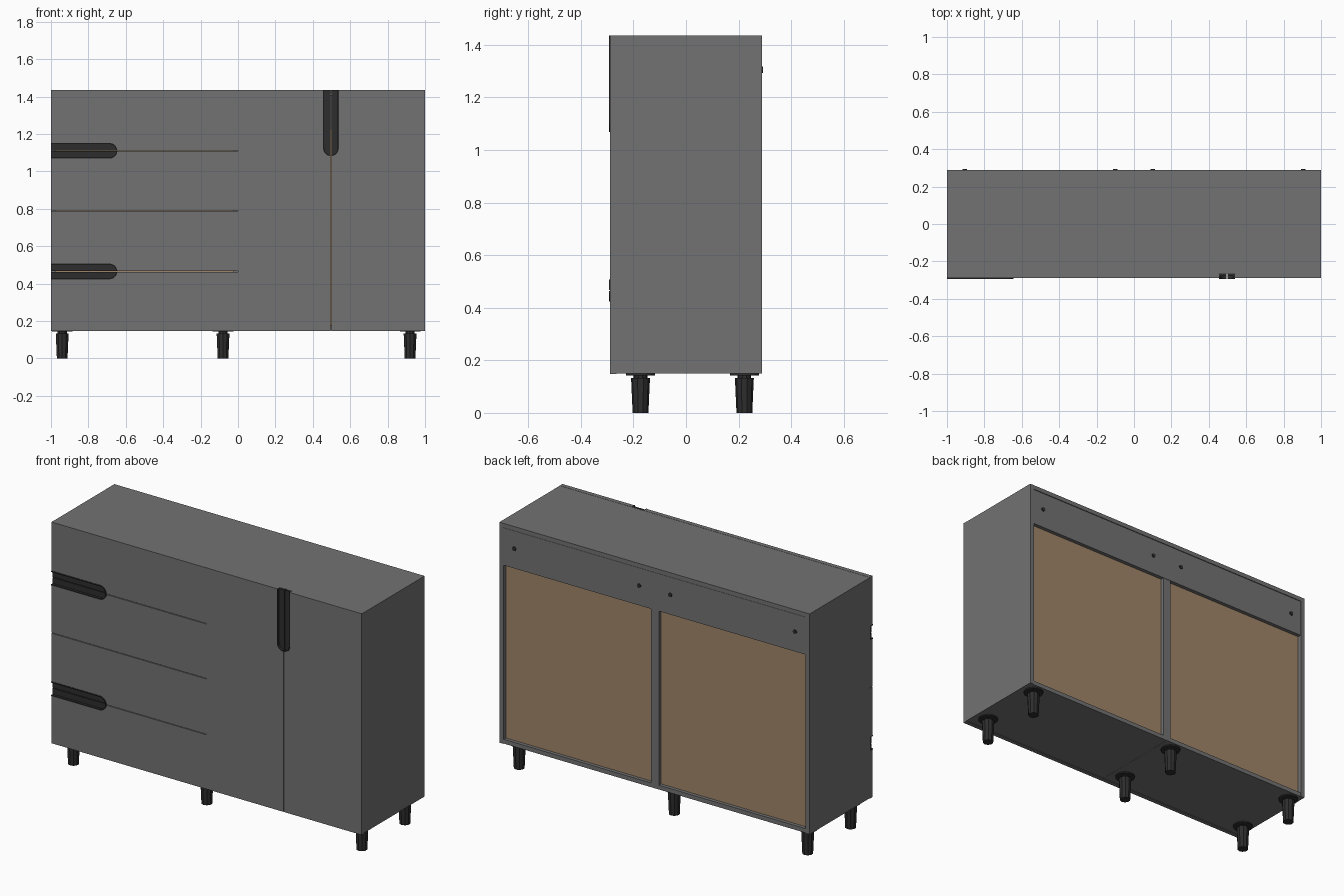
import bpy, bmesh, math

if "Cube" in bpy.data.objects:
    bpy.data.objects.remove(bpy.data.objects["Cube"])


def material(name, rgb):
    m = bpy.data.materials.new(name)
    m.diffuse_color = (*rgb, 1)
    m.use_nodes = True
    m.node_tree.nodes["Principled BSDF"].inputs["Base Color"].default_value = m.diffuse_color
    return m


GREY = material("grey_board", (0.17, 0.17, 0.17))
DARK = material("dark_plastic", (0.027, 0.027, 0.027))
BROWN = material("brown_hardboard", (0.355, 0.24, 0.142))


def finish(bm, name, mat):
    bmesh.ops.recalc_face_normals(bm, faces=bm.faces)
    me = bpy.data.meshes.new(name)
    bm.to_mesh(me)
    bm.free()
    me.materials.append(mat)
    ob = bpy.data.objects.new(name, me)
    bpy.context.collection.objects.link(ob)
    return ob


def prism(name, pts, y0, y1, mat):
    """Extrude an outline of (x, z) points from y0 to y1."""
    bm = bmesh.new()
    f = bm.faces.new([bm.verts.new((x, y0, z)) for x, z in pts])
    ext = bmesh.ops.extrude_face_region(bm, geom=[f])
    moved = [v for v in ext["geom"] if isinstance(v, bmesh.types.BMVert)]
    bmesh.ops.translate(bm, verts=moved, vec=(0, y1 - y0, 0))
    return finish(bm, name, mat)


def box(name, x0, x1, y0, y1, z0, z1, mat=GREY):
    return prism(name, [(x0, z0), (x1, z0), (x1, z1), (x0, z1)], y0, y1, mat)


T = 0.025                    # board thickness
FRONT, BACK = -0.29, 0.29
INNER = FRONT + T            # back face of the fronts
BOT, TOP = 0.15, 1.435
GAP = 0.0018                 # half the gap between fronts
R, RIM = 0.042, 0.006        # handle half width, rim width
LEN = 0.355                  # handle length

# Carcass: two units side by side under one top
box("top_board", -1, 1, INNER, BACK, TOP - T, TOP)
for s, side in ((-1, "left"), (1, "right")):
    def span(a, b):
        return sorted((s * a, s * b))
    box(side + "_outer_side", *span(1 - T, 1), INNER, BACK, BOT, TOP - T)
    box(side + "_inner_side", *span(0.0005, T), INNER, BACK - 0.004, BOT, TOP - T)
    box(side + "_bottom_board", *span(T, 1 - T), INNER, BACK - 0.004, BOT, BOT + T)
    box(side + "_back_panel", *span(T, 1 - T), 0.26, 0.266, BOT + T, 1.22, BROWN)
box("back_rail", -1 + T, 1 - T, 0.264, BACK - 0.002, 1.19, TOP - T - 0.002)


# Fronts: u runs along the handle from the open edge, v away from the seam
def arc(r, length, v0):
    a0 = math.asin(v0 / r)
    n = 10
    return [(length - R + r * math.cos(a), r * math.sin(a))
            for a in (math.pi / 2 + (a0 - math.pi / 2) * i / n for i in range(n + 1))]


def front(name, to_xz, width, height):
    """Front board with half a handle cut-out in one corner, and its dark insert."""
    curve = [(0, R)] + arc(R, LEN, GAP)
    inner = [(0, R - RIM)] + arc(R - RIM, LEN, GAP)
    board = curve + [(width, GAP), (width, height), (0, height)]
    prism(name, [to_xz(*p) for p in board], FRONT, INNER, GREY)
    prism(name + "_handle_rim", [to_xz(*p) for p in curve + inner[::-1]],
          FRONT - 0.003, INNER, DARK)
    prism(name + "_handle_floor", [to_xz(*p) for p in inner + [(0, GAP)]],
          FRONT + 0.011, INNER, DARK)


LOW, MID, HIGH = 0.147, 0.79, TOP + 0.001
DRAWER_W = 0.9995
for label, seam, z0, z1 in (("lower", 0.465, LOW, MID - GAP), ("upper", 1.11, MID + GAP, HIGH)):
    front(label + "_pair_bottom_drawer", lambda u, v: (-1 + u, seam - v), DRAWER_W, seam - z0)
    front(label + "_pair_top_drawer", lambda u, v: (-1 + u, seam + v), DRAWER_W, z1 - seam)
SEAM = 0.497
front("left_door", lambda u, v: (SEAM - v, HIGH - u), HIGH - LOW, SEAM - 0.0005)
front("right_door", lambda u, v: (SEAM + v, HIGH - u), HIGH - LOW, 1 - SEAM)


# Round parts
def cone(bm, x, y, z0, z1, r0, r1, sides):
    ret = bmesh.ops.create_cone(bm, cap_ends=True, segments=sides,
                                radius1=r0, radius2=r1, depth=z1 - z0)
    bmesh.ops.translate(bm, verts=ret["verts"], vec=(x, y, (z0 + z1) / 2))


# Legs: faceted tapered foot, neck and mounting plate
for x, xn in ((-0.94, "left"), (-0.08, "middle"), (0.92, "right")):
    for y, yn in ((-0.173, "front"), (0.222, "back")):
        bm = bmesh.new()
        cone(bm, x, y, 0, 0.133, 0.03, 0.036, 10)
        cone(bm, x, y, 0.133, 0.143, 0.026, 0.026, 10)
        cone(bm, x, y, 0.143, BOT, 0.055, 0.055, 16)
        finish(bm, f"{yn}_{xn}_leg", DARK)

# Screw caps on the back rail
for i, x in enumerate((-0.905, -0.1, 0.1, 0.905)):
    pts = [(x + 0.012 * math.cos(a), 1.305 + 0.012 * math.sin(a))
           for a in (math.tau * k / 16 for k in range(16))]
    prism(f"back_screw_cap_{i + 1}", pts, BACK - 0.01, BACK + 0.003, DARK)
